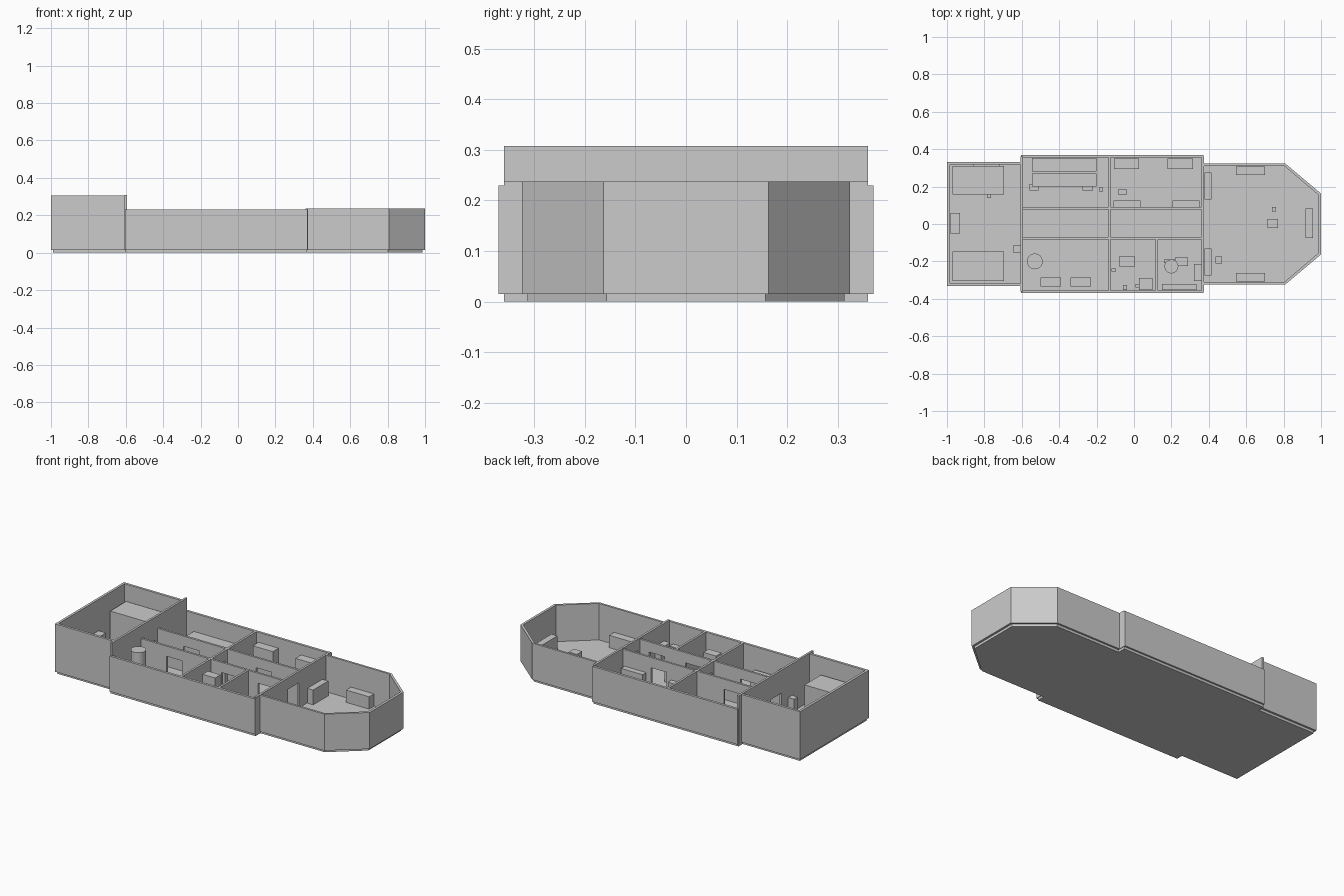
import bpy, bmesh, math
from mathutils import Vector

if "Cube" in bpy.data.objects:
    bpy.data.objects.remove(bpy.data.objects["Cube"])

FLOOR = 0.015


def extrude(name, pts, vec):
    """Closed flat outline pushed along vec."""
    bm = bmesh.new()
    face = bm.faces.new([bm.verts.new(p) for p in pts])
    ret = bmesh.ops.extrude_face_region(bm, geom=[face])
    verts = [v for v in ret["geom"] if isinstance(v, bmesh.types.BMVert)]
    bmesh.ops.translate(bm, verts=verts, vec=Vector(vec))
    bmesh.ops.recalc_face_normals(bm, faces=bm.faces)
    me = bpy.data.meshes.new(name)
    bm.to_mesh(me)
    bm.free()
    ob = bpy.data.objects.new(name, me)
    bpy.context.collection.objects.link(ob)
    return ob


def prism(name, pts, z0, z1):
    return extrude(name, [(x, y, z0) for x, y in pts], (0, 0, z1 - z0))


def box(name, x0, x1, y0, y1, top, z0=FLOOR):
    return prism(name, [(x0, y0), (x1, y0), (x1, y1), (x0, y1)], z0, top)


def wall(name, axis, at, u0, u1, top, doors=(), thick=0.013, door_top=0.168, half=0.052):
    """Upright wall along an axis, its outline notched for each doorway."""
    prof = [(u0, FLOOR)]
    for d in doors:
        prof += [(d - half, FLOOR), (d - half, door_top), (d + half, door_top), (d + half, FLOOR)]
    prof += [(u1, FLOOR), (u1, top), (u0, top)]
    a = at - thick / 2
    if axis == "x":
        return extrude(name, [(u, a, z) for u, z in prof], (0, thick, 0))
    return extrude(name, [(a, u, z) for u, z in prof], (thick, 0, 0))


def cylinder(name, x, y, r, top):
    ob = prism(name, [(x + r * math.cos(i * math.tau / 32), y + r * math.sin(i * math.tau / 32))
                      for i in range(32)], FLOOR, top)
    bpy.context.view_layer.objects.active = ob
    ob.select_set(True)
    bpy.ops.object.shade_smooth_by_angle(angle=math.radians(30))
    ob.select_set(False)
    return ob


def mirrored(half):
    """Half outline (y > 0) completed across y = 0."""
    return half + [(x, -y) for x, y in reversed(half)]


# Deck plate under all sections
prism("deck_floor", mirrored([(-0.99, 0.32), (-0.605, 0.32), (-0.605, 0.36), (0.37, 0.36),
                              (0.37, 0.313), (0.803, 0.313), (0.987, 0.157)]), 0, FLOOR)

# Outer hull: stern, midship sides, bow
stern_out = mirrored([(-0.602, 0.332), (-1.0, 0.332)])
stern_in = mirrored([(-0.602, 0.317), (-0.985, 0.317)])
prism("stern_hull", stern_out + stern_in[::-1], FLOOR, 0.306)
bow_out = mirrored([(0.37, 0.324), (0.808, 0.324), (1.0, 0.163)])
bow_in = mirrored([(0.37, 0.311), (0.803, 0.311), (0.985, 0.156)])
prism("bow_hull", bow_out + bow_in[::-1], FLOOR, 0.237)
for s, side in ((1, "left"), (-1, "right")):
    wall("midship_hull_" + side, "x", s * 0.3625, -0.605, 0.372, 0.23, thick=0.015)

# Bulkheads and inner partitions with doorways
wall("aft_bulkhead", "y", -0.601, -0.36, 0.36, 0.308, [0])
wall("fore_bulkhead", "y", 0.367, -0.36, 0.36, 0.237, [0])
wall("corridor_wall_left", "x", 0.084, -0.595, 0.362, 0.23, [-0.37, 0.12])
wall("corridor_wall_right", "x", -0.077, -0.595, 0.362, 0.23, [-0.37, 0.0, 0.245])
wall("corridor_partition", "y", -0.131, -0.072, 0.079, 0.23, [0])
wall("left_partition", "y", -0.131, 0.089, 0.357, 0.23)
wall("right_partition_aft", "y", -0.131, -0.357, -0.082, 0.23)
wall("right_partition_fore", "y", 0.122, -0.357, -0.082, 0.23)

# Engine room
box("engine_left", -0.97, -0.695, 0.157, 0.31, 0.205)
box("engine_right", -0.97, -0.695, -0.305, -0.147, 0.205)
box("engine_console", -0.98, -0.93, -0.05, 0.06, 0.12)
box("control_post", -0.647, -0.607, -0.152, -0.115, 0.117)
box("engine_valve", -0.785, -0.765, 0.14, 0.158, 0.1, 0.07)
box("wall_panel", -0.86, -0.72, 0.309, 0.32, 0.15, 0.06)

# Crew quarters
box("bunk_outer", -0.545, -0.2, 0.28, 0.353, 0.12)
box("bunk_inner", -0.545, -0.2, 0.2, 0.27, 0.115)
box("bedside_locker", -0.56, -0.51, 0.18, 0.215, 0.06)
box("footlocker", -0.275, -0.22, 0.178, 0.2, 0.06)
box("stool", -0.187, -0.167, 0.175, 0.195, 0.05)

# Left fore room
for i, x in enumerate((-0.107, 0.18)):
    box("cabinet_%d" % i, x, x + 0.135, 0.295, 0.35, 0.172)
for i, x in enumerate((-0.11, 0.205)):
    box("counter_%d" % i, x, x + 0.145, 0.09, 0.125, 0.13)
box("small_table", -0.085, -0.037, 0.157, 0.185, 0.06)

# Storage room
cylinder("storage_tank", -0.53, -0.2, 0.042, 0.225)
for i, x in enumerate((-0.5, -0.34)):
    box("crate_%d" % i, x, x + 0.11, -0.335, -0.285, 0.1)

# Right middle room
box("exam_unit", -0.08, 0.005, -0.227, -0.175, 0.205)
box("side_stool", -0.12, -0.095, -0.255, -0.237, 0.06)
box("corner_bin", -0.06, -0.037, -0.352, -0.325, 0.06)
box("desk_item", 0.008, 0.027, -0.34, -0.32, 0.06)
box("desk", 0.028, 0.1, -0.352, -0.29, 0.09)

# Right fore room
cylinder("round_table", 0.2, -0.227, 0.037, 0.09)
box("bench", 0.16, 0.22, -0.208, -0.19, 0.06)
box("seat_block", 0.22, 0.29, -0.225, -0.18, 0.08)
box("side_cabinet", 0.32, 0.362, -0.305, -0.215, 0.13)
box("galley_counter", 0.15, 0.335, -0.353, -0.32, 0.1)

# Bridge
for s, side in ((1, "left"), (-1, "right")):
    ys = sorted((s * 0.13, s * 0.275))
    box("bulkhead_console_" + side, 0.376, 0.415, ys[0], ys[1], 0.105)
    ys = sorted((s * 0.261, s * 0.308))
    box("side_console_" + side, 0.545, 0.7, ys[0], ys[1], 0.09)
box("nose_console", 0.917, 0.957, -0.074, 0.083, 0.1)
box("pilot_seat", 0.715, 0.77, -0.022, 0.028, 0.08)
box("seat_pedestal", 0.737, 0.76, 0.067, 0.09, 0.03)
box("bridge_stool", 0.437, 0.47, -0.212, -0.175, 0.06)
